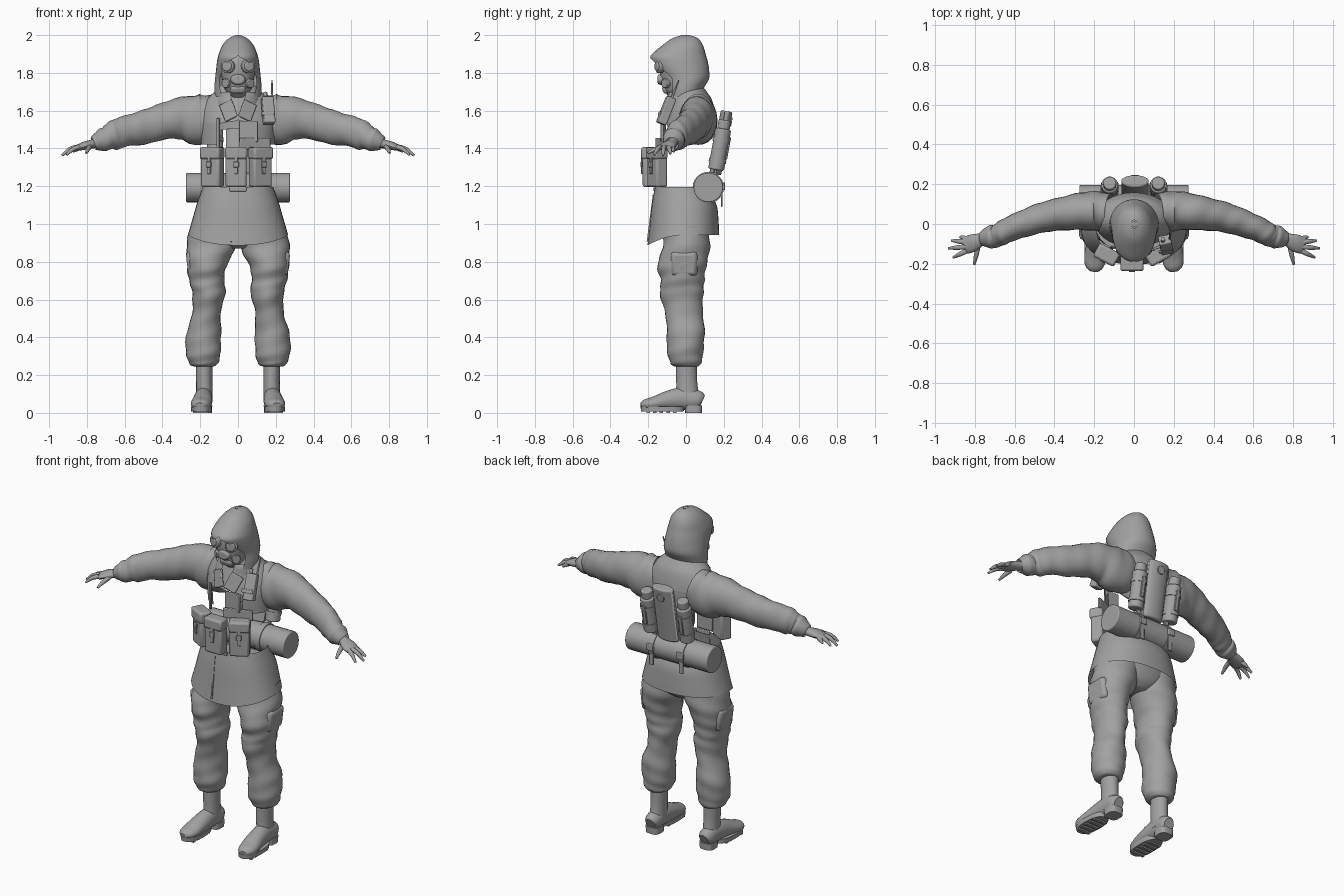
import bpy, bmesh
from math import sin, cos, pi, copysign
from mathutils import Vector, Matrix, Euler

if "Cube" in bpy.data.objects:
    bpy.data.objects.remove(bpy.data.objects["Cube"], do_unlink=True)

grey = bpy.data.materials.new("plain grey")
grey.use_nodes = True
grey.diffuse_color = (0.36, 0.36, 0.36, 1)
grey.node_tree.nodes["Principled BSDF"].inputs["Base Color"].default_value = grey.diffuse_color


def finish(name, bm, angle=0.7):
    """Turn a bmesh into a smooth shaded object that keeps sharp edges."""
    bmesh.ops.remove_doubles(bm, verts=bm.verts, dist=0.0001)
    bmesh.ops.recalc_face_normals(bm, faces=bm.faces)
    for face in bm.faces:
        face.smooth = True
    mesh = bpy.data.meshes.new(name)
    bm.to_mesh(mesh)
    bm.free()
    mesh.set_sharp_from_angle(angle=angle)
    mesh.materials.append(grey)
    obj = bpy.data.objects.new(name, mesh)
    bpy.context.collection.objects.link(obj)
    return obj


def resample(sections, steps):
    """Catmull-Rom interpolation of every number in the sections."""
    rows = [tuple(r) + (0,) * (6 - len(r)) for r in sections]
    rows = [rows[0]] + rows + [rows[-1]]
    out = []
    for a, b, c, d in zip(rows, rows[1:], rows[2:], rows[3:]):
        for k in range(steps):
            t = k / steps
            out.append([q + t * (r - p + t * (2 * p - 5 * q + 4 * r - s + t * (3 * (q - r) + s - p))) / 2
                        for p, q, r, s in zip(a, b, c, d)])
    return out + [list(rows[-1])]


def loft(name, sections, n=24, path=False, side=1, steps=4, fold=0, power=1, cap=True, warp=None):
    """Skin rings (x, y, z, width, depth, front opening), flat or across a path."""
    rows = resample(sections, steps)
    bm = bmesh.new()
    rings = []
    for i, (x, y, z, ru, rv, gap) in enumerate(rows):
        u, v = Vector((1, 0, 0)), Vector((0, 1, 0))
        if path:
            t = Vector(rows[min(i + 1, len(rows) - 1)][:3]) - Vector(rows[max(i - 1, 0)][:3])
            u = t.cross(Vector((0, 0, 1))).normalized()
            v = u.cross(t).normalized()
        gap = max(gap, 0)
        ring = []
        for j in range(n + 1):
            a = -pi / 2 + gap + (2 * pi - 2 * gap) * j / n
            c, s = (copysign(abs(w) ** power, w) for w in (cos(a), sin(a)))
            f = 1 + fold * (sin(1.3 * i + 2 * sin(a + side)) + 0.7 * sin(0.6 * i + 3 * a))
            p = Vector((x, y, z)) + u * (c * ru * f) + v * (s * rv * f)
            if warp:
                p = warp(p)
            ring.append(bm.verts.new((p.x * side, p.y, p.z)))
        rings.append(ring)
    for low, high in zip(rings, rings[1:]):
        for j in range(n):
            bm.faces.new((low[j], low[j + 1], high[j + 1], high[j]))
    if cap:
        bm.faces.new(rings[0][:n])
        bm.faces.new(rings[-1][:n])
    return finish(name, bm)


def box(name, loc, size, rot=(0, 0, 0), bevel=0.008):
    bm = bmesh.new()
    place = Matrix.LocRotScale(Vector(loc), Euler(rot), Vector(size))
    bmesh.ops.create_cube(bm, size=1, matrix=place)
    obj = finish(name, bm)
    if bevel:
        mod = obj.modifiers.new("rounding", "BEVEL")
        mod.width, mod.segments = bevel, 2
    return obj


def cylinder(name, loc, radius, depth, rot=(0, 0, 0), squash=1, top=1, bevel=0):
    bm = bmesh.new()
    place = Matrix.LocRotScale(Vector(loc), Euler(rot), Vector((1, squash, 1)))
    bmesh.ops.create_cone(bm, cap_ends=True, segments=24, radius1=radius,
                          radius2=radius * top, depth=depth, matrix=place)
    obj = finish(name, bm)
    if bevel:
        mod = obj.modifiers.new("rounding", "BEVEL")
        mod.width, mod.segments, mod.limit_method = bevel, 3, "ANGLE"
    return obj


# Legs, boots, arms and hands, once per side
for side, word in ((1, "left"), (-1, "right")):
    loft(word + "_trouser_leg", [
        (.13, 0, .99, .12, .12), (.143, 0, .88, .13, .125), (.165, -.02, .78, .105, .13),
        (.165, -.02, .70, .093, .115), (.155, -.022, .63, .088, .115), (.166, -.012, .53, .075, .10),
        (.182, 0, .42, .092, .10), (.183, -.005, .32, .092, .095), (.183, 0, .26, .075, .08),
        (.183, .002, .245, .05, .06)], side=side, steps=5, fold=.024)
    box(word + "_thigh_pocket", (side * .245, -.01, .79), (.05, .14, .13), (0, side * .12, 0), .02)
    loft(word + "_boot_shaft", [(.18, .002, .28, .044, .056), (.178, .004, .15, .043, .056),
                                (.18, .01, .06, .045, .066)], side=side, fold=.008)
    loft(word + "_boot_foot", [
        (.18, .085, .06, .03, .035), (.181, .06, .068, .045, .052), (.183, -.02, .075, .048, .06),
        (.187, -.1, .065, .052, .05), (.195, -.17, .05, .055, .036), (.2, -.215, .044, .045, .028),
        (.203, -.238, .04, .02, .014)], path=True, side=side)
    loft(word + "_boot_sole", [(.194, -.125, .008, .054, .113), (.194, -.125, .035, .056, .116)],
         side=side, steps=1, power=.8)
    loft(word + "_boot_heel", [(.181, .04, 0, .043, .044), (.181, .04, .04, .045, .046)],
         side=side, steps=1, power=.6)
    for k in range(5):
        box(word + "_sole_tread", (side * .195, -.2 + k * .035, .006), (.085, .018, .012), bevel=0)

    loft(word + "_sleeve", [
        (.12, .06, 1.565, .095, .12), (.2, .065, 1.55, .10, .135), (.3, .06, 1.56, .09, .113),
        (.4, .045, 1.54, .08, .095), (.5, .02, 1.512, .072, .09), (.6, -.015, 1.49, .064, .08),
        (.66, -.045, 1.468, .06, .078), (.69, -.06, 1.455, .055, .062), (.72, -.066, 1.443, .058, .06),
        (.765, -.075, 1.425, .036, .036)], path=True, side=side, steps=5, fold=.022, cap=False)
    loft(word + "_palm", [(.73, -.068, 1.435, .028, .026), (.765, -.075, 1.425, .03, .024),
                          (.81, -.095, 1.415, .044, .022), (.85, -.11, 1.402, .042, .015)],
         n=16, path=True, side=side)
    fingers = {"little": ((.835, -.075), (.875, -.065), 1.383), "ring": ((.845, -.092), (.917, -.083), 1.372),
               "middle": ((.847, -.115), (.932, -.122), 1.362), "index": ((.84, -.135), (.908, -.168), 1.366),
               "thumb": ((.785, -.12), (.803, -.203), 1.375)}
    for finger, (base, tip, low) in fingers.items():
        (bx, by), (tx, ty) = base, tip
        loft(f"{word}_{finger}_finger", [(bx, by, 1.408, .013, .013), ((bx + tx) / 2, (by + ty) / 2, 1.396, .012, .012),
                                         (tx, ty, low, .006, .006)], n=10, path=True, side=side)

loft("trouser_seat", [(0, 0, .87, .05, .07), (0, 0, .91, .17, .11), (0, 0, 1.0, .21, .13),
                      (0, -.01, 1.1, .19, .13)], power=.9)


# Jacket skirt with a hem that dips at the front
def dip_hem(p):
    if p.y < 0:
        p.z -= .055 * (p.y / .2) ** 2 * min(1, max(0, (1.12 - p.z) / .18))
    return p


loft("jacket_skirt", [(0, -.025, 1.195, .187, .14), (0, -.01, 1.1, .22, .172), (0, -.01, 1.02, .243, .182),
                      (0, -.014, .943, .265, .19)], n=40, power=.88, cap=False, warp=dip_hem)
box("jacket_placket", (-.035, -.188, 1.03), (.008, .008, .25), (-.13, 0, 0), 0)
box("waist_buckle", (0, -.165, 1.185), (.09, .012, .025), bevel=.004)


# Upper jacket, open below and at the lower chest, hem raised at the back
def raise_back(p):
    if p.y > 0:
        p.z += .55 * p.y * max(0, (1.58 - p.z) / .16)
    return p


loft("jacket_chest", [
    (0, .02, 1.42, .195, .135, .52), (0, .02, 1.48, .198, .138, .52), (0, .02, 1.53, .2, .138, .5),
    (0, .022, 1.55, .2, .136), (0, .026, 1.6, .197, .126), (0, .028, 1.66, .165, .108),
    (0, .02, 1.7, .125, .09), (0, .01, 1.74, .085, .07)], n=32, cap=False, warp=raise_back)
loft("collar", [(0, -.01, 1.6, .125, .11, .25), (0, -.01, 1.66, .118, .098, .3), (0, -.01, 1.7, .105, .085, .4)],
     cap=False, fold=.02)
for side in (1, -1):
    box("collar_flap", (side * .05, -.115, 1.6), (.075, .014, .1), (-.25, side * .45, side * .3), .005)

# Hood, open in front of the mask
loft("hood", [
    (0, -.01, 1.675, .122, .088, .75), (0, -.005, 1.72, .125, .1, .85), (0, .0, 1.77, .121, .122, .92),
    (0, -.02, 1.82, .116, .142, .72), (0, -.035, 1.86, .111, .15, .45), (0, -.04, 1.893, .104, .146),
    (0, -.018, 1.945, .083, .108), (0, -.005, 1.982, .05, .07), (0, 0, 2.0, .012, .02)],
    n=32, cap=False, power=.96)
cylinder("hood_crown", (0, 0, 1.997), .014, .006)

# Gas mask
loft("mask_face", [(0, -.045, 1.67, .035, .04), (0, -.05, 1.71, .068, .07), (0, -.05, 1.77, .085, .085),
                   (0, -.05, 1.83, .092, .09), (0, -.045, 1.88, .075, .085), (0, -.04, 1.91, .03, .05)])
for side in (1, -1):
    turn = (pi / 2, 0, side * .35)
    cylinder("eyepiece_rim", (side * .054, -.138, 1.835), .036, .03, turn, bevel=.005)
    cylinder("eyepiece_lens", (side * .056, -.146, 1.835), .027, .03, turn, bevel=.008)
    cylinder("mask_valve", (side * .06, -.105, 1.745), .024, .03, (pi / 2, 0, side * .7), bevel=.004)
cylinder("mask_snout", (0, -.125, 1.765), .046, .05, (pi / 2, 0, 0), squash=.75, top=.75, bevel=.008)
box("mask_chin", (0, -.1, 1.715), (.08, .05, .045), (.3, 0, 0), .015)

# Chest rig: panel, straps and three pouches
box("chest_panel", (.055, -.13, 1.49), (.1, .012, .11), bevel=.004)
box("chest_strap", (-.105, -.115, 1.48), (.02, .01, .16), (0, 0, -.5), .003)
box("rig_band", (.09, -.128, 1.425), (.17, .014, .06), (0, 0, .35), .004)
for x, y, yaw in ((-.135, -.152, -.5), (-.01, -.195, 0), (.118, -.152, .5)):
    frame = Matrix.LocRotScale(Vector((x, y, 0)), Euler((0, 0, yaw)), None)
    for name, at, size, bevel in (
            ("pouch", (0, 0, 1.295), (.112, .068, .2), .012),
            ("pouch_flap", (0, -.004, 1.375), (.118, .076, .065), .012),
            ("pouch_strap", (0, -.038, 1.32), (.018, .008, .11), .002),
            ("pouch_buckle", (0, -.041, 1.315), (.03, .01, .03), .003)):
        box(name, frame @ Vector(at), size, (0, 0, yaw), bevel)

# Shoulder radio
box("radio", (.16, -.105, 1.6), (.062, .05, .15), (-.38, 0, .2), .007)
cylinder("radio_knob", (.145, -.08, 1.685), .01, .025, (-.38, 0, 0))
cylinder("radio_antenna", (.18, -.058, 1.71), .006, .11, (-.38, 0, 0), top=.6)
box("radio_clip", (.158, -.135, 1.585), (.068, .012, .022), (-.38, 0, .2), .003)

# Back gear: bed roll, straps, flask and two canisters
cylinder("bed_roll", (0, .118, 1.193), .078, .55, (0, pi / 2, 0), bevel=.006)
lean = (-.18, 0, 0)
for side in (1, -1):
    cylinder("roll_strap", (side * .1, .118, 1.193), .083, .035, (0, pi / 2, 0))
    box("strap_buckle", (side * .1, .2, 1.2), (.045, .014, .04), bevel=.004)
    box("strap_tail", (side * .1, .188, 1.135), (.028, .008, .09), bevel=.002)
    box("pack_strap", (side * .1, .16, 1.3), (.028, .012, .14), lean, .003)
    cylinder("canister", (side * .122, .178, 1.395), .042, .22, lean, bevel=.008)
    cylinder("canister_cap", (side * .122, .202, 1.525), .033, .05, lean, bevel=.008)
    for drop in (-.06, .05):
        cylinder("canister_band", (side * .122, .178 + drop * .18, 1.395 + drop), .046, .02, lean)
    box("canister_clip", (side * .122, .222, 1.4), (.022, .012, .12), lean, .003)
cylinder("flask", (.005, .185, 1.43), .07, .34, lean, squash=.45, bevel=.012)
cylinder("flask_badge", (.005, .237, 1.54), .024, .012, (pi / 2 - .18, 0, 0), bevel=.003)
